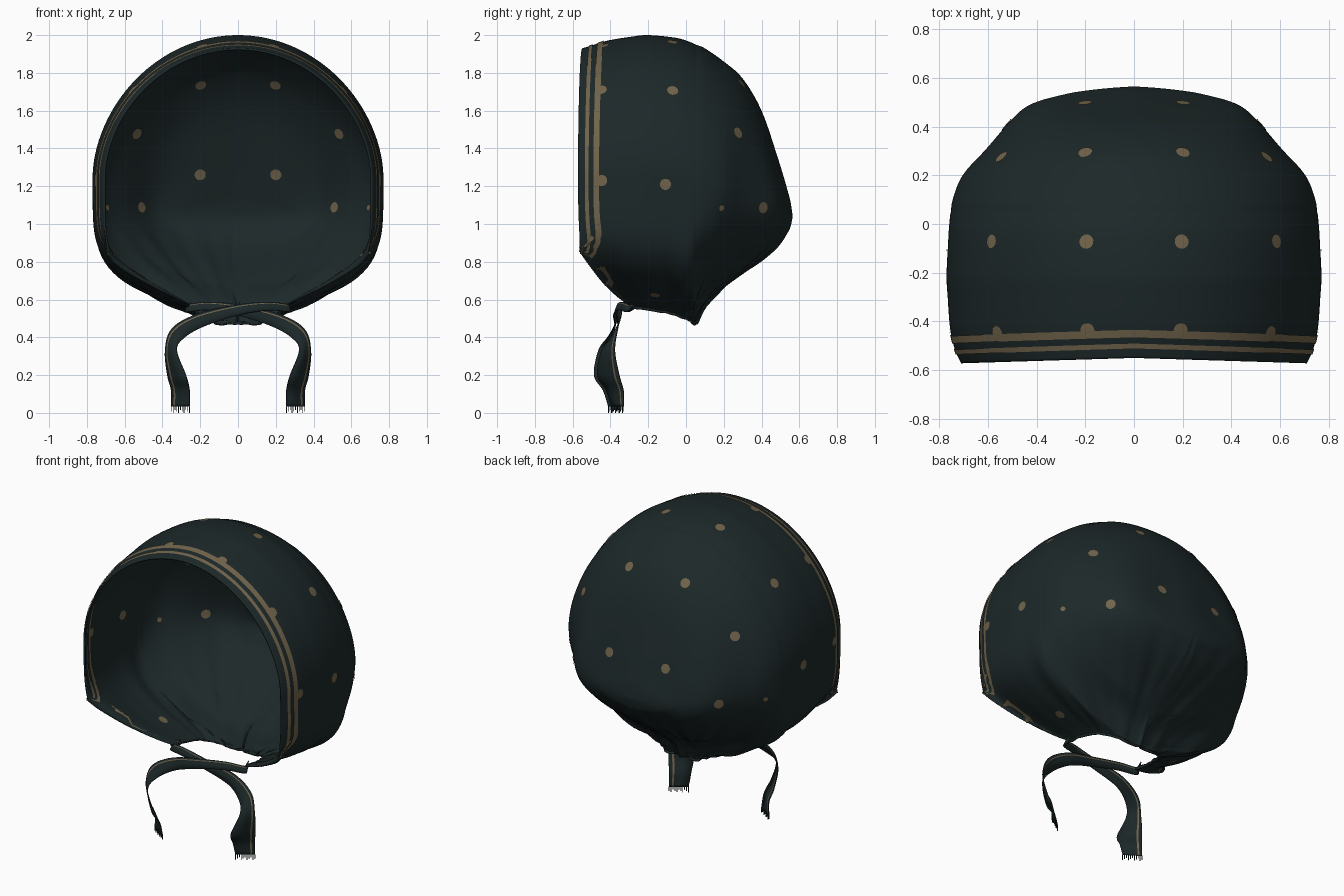
import bpy, bmesh, math
from mathutils import Vector
from mathutils.bvhtree import BVHTree

if "Cube" in bpy.data.objects:
    bpy.data.objects.remove(bpy.data.objects["Cube"], do_unlink=True)

CENTRE = Vector((0, -0.1, 1.2))
THICK = 0.01
ARCH = 64          # samples on each half of an arch


def make_material(name, colour):
    mat = bpy.data.materials.new(name)
    mat.use_nodes = True
    mat.diffuse_color = (*colour, 1)
    bsdf = mat.node_tree.nodes["Principled BSDF"]
    bsdf.inputs["Base Color"].default_value = (*colour, 1)
    bsdf.inputs["Roughness"].default_value = 0.9
    return mat


CLOTH = make_material("dark teal cloth", (0.012, 0.021, 0.022))
GOLD = make_material("dull gold print", (0.165, 0.126, 0.071))


def spline(rows, steps):
    """Catmull-Rom interpolation through rows of numbers."""
    rows = [Vector(r) for r in rows]
    out = []
    for i in range(len(rows) - 1):
        b, c = rows[i], rows[i + 1]
        a = rows[i - 1] if i else b * 2 - c
        d = rows[i + 2] if i + 2 < len(rows) else c * 2 - b
        for k in range(steps):
            t = k / steps
            out.append(b + (c - a) * (t / 2)
                       + (a * 2 - b * 5 + c * 4 - d) * (t * t / 2)
                       + (b * 3 - a - c * 3 + d) * (t ** 3 / 2))
    return out + [rows[-1]]


def clamp(v):
    return max(0.0, min(1.0, v))


def finish(name, bm, mats):
    mesh = bpy.data.meshes.new(name)
    bm.to_mesh(mesh)
    obj = bpy.data.objects.new(name, mesh)
    bpy.context.collection.objects.link(obj)
    for m in mats:
        mesh.materials.append(m)
    for p in mesh.polygons:
        p.use_smooth = True
    return obj


def grid_faces(bm, grid):
    """Skin rows of points; returns faces listed with their column."""
    vs = [[bm.verts.new(p) for p in row] for row in grid]
    faces = []
    for r0, r1 in zip(vs, vs[1:]):
        for j in range(len(r0) - 1):
            faces.append((j, bm.faces.new((r0[j], r0[j + 1], r1[j + 1], r1[j]))))
    return faces


# Hood: arches from front to back (depth, top, middle, half width, bottom, end x)
sections = spline([
    (-0.55, 1.93, 1.25, 0.71, 0.85, 0.695),
    (-0.5, 1.945, 1.25, 0.735, 0.78, 0.63),
    (-0.42, 1.97, 1.25, 0.755, 0.68, 0.47),
    (-0.3, 1.99, 1.25, 0.765, 0.57, 0.27),
    (-0.2, 2.0, 1.25, 0.77, 0.55, 0.26),
    (-0.05, 1.985, 1.24, 0.765, 0.52, 0.23),
    (0.03, 1.96, 1.22, 0.755, 0.485, 0.14),
    (0.05, 1.95, 1.22, 0.75, 0.475, 0),
    (0.1, 1.93, 1.21, 0.74, 0.57, 0),
    (0.2, 1.86, 1.19, 0.7, 0.66, 0),
    (0.3, 1.77, 1.16, 0.62, 0.74, 0),
    (0.4, 1.6, 1.12, 0.53, 0.81, 0),
    (0.48, 1.36, 1.09, 0.435, 0.88, 0),
    (0.53, 1.19, 1.06, 0.3, 0.95, 0),
    (0.55, 1.12, 1.05, 0.2, 0.985, 0),
    (0.565, 1.04, 1.04, 0, 1.04, 0)], 5)


def arch_point(section, t):
    y, top, mid, width, bottom, end = section
    end = min(max(end, 0), max(width, 0))
    a = abs(t) * math.pi
    if a <= math.pi / 2:
        x, z = width * math.sin(a), mid + (top - mid) * max(math.cos(a), 0) ** 1.1
    else:
        # straight cheeks that turn in sharply below, rounder towards the back
        s = math.sin(a - math.pi / 2)
        round_ = clamp(y / 0.2)
        x = end + (width - end) * (1 - min(s, 1) ** (5 - 2.8 * round_)) ** (1.4 - 0.85 * round_)
        z = mid + (bottom - mid) * s
    if abs(t) == 1:
        x = end
    x = math.copysign(x, t)
    y -= 0.022 * math.sin(a) * clamp((-0.3 - y) / 0.25)
    # gathers fanning out from the neck, and soft scallops round the back
    ang = math.atan2(x, y + 0.1)
    back = clamp((y + 0.3) / 0.3) * clamp(width / 0.35)
    low = clamp((1.05 - z) / 0.35) * back
    puff = back * clamp((1.6 - z) / 0.4)
    push = 0.006 * low * math.cos(26 * ang) + 0.005 * puff * math.cos(10 * ang)
    if end == 0 and abs(t) == 1:
        push = 0
    return Vector((x + push * math.sin(ang), y + push * math.cos(ang), z - push * low * 0.8))


grid = [[arch_point(s, j / ARCH) for j in range(-ARCH, ARCH + 1)] for s in sections]
bm = bmesh.new()
grid_faces(bm, grid)
bmesh.ops.remove_doubles(bm, verts=bm.verts, dist=0.0002)
bmesh.ops.recalc_face_normals(bm, faces=bm.faces)
if sum((f.calc_center_median() - CENTRE).dot(f.normal) for f in bm.faces) < 0:
    bmesh.ops.reverse_faces(bm, faces=bm.faces)
surface = BVHTree.FromBMesh(bm)
hood = finish("hood", bm, [CLOTH])
solid = hood.modifiers.new("cloth thickness", "SOLIDIFY")
solid.thickness = THICK
solid.offset = -1


def nearest(tree, p):
    return tree.find_nearest(p)[:2]


def edge_stripe(name, path, near, far, lift):
    """Printed band that follows a stretch of the rim."""
    strip = []
    for i, p in enumerate(path):
        tangent = path[min(i + 1, len(path) - 1)] - path[max(i - 1, 0)]
        n = nearest(surface, p)[1]
        inward = n.cross(tangent).normalized()
        if inward.dot(Vector((0, 1, 0.5))) < 0:
            inward = -inward
        row = []
        for d in (near, far):
            loc, n = nearest(surface, p + inward * d)
            row.append(loc + n * lift)
        strip.append(row)
    b = bmesh.new()
    grid_faces(b, strip)
    finish(name, b, [GOLD])


def dot(b, tree, spot, radius, lift):
    """Round printed spot laid on a surface."""
    loc, n = nearest(tree, Vector(spot))
    side = n.orthogonal().normalized()
    other = n.cross(side)
    hub = b.verts.new(loc + n * lift)
    ring = []
    for k in range(12):
        a = k * math.tau / 12
        q, m = nearest(tree, loc + (side * math.cos(a) + other * math.sin(a)) * radius)
        ring.append(b.verts.new(q + m * lift))
    for k in range(12):
        b.faces.new((hub, ring[k], ring[(k + 1) % 12]))


# Printed stripes and spots, on both the outside and the lining
spots = [(0.2, 0.48, 1.26), (0.2, 0.29, 1.74), (0.54, 0.27, 1.48), (0.5, 0.39, 1.09),
         (0.59, -0.07, 1.71), (0.2, -0.07, 1.98), (0.75, -0.11, 1.21),
         (0.42, -0.16, 0.65), (0.19, -0.435, 1.94), (0.55, -0.445, 1.7),
         (0.75, -0.445, 1.23)]
fold_spot = (0.72, 0.2, 1.08)
cheek_rows = [i for i, s in enumerate(sections) if -0.5 < s[0] < -0.33]
for side_name, lift in (("outer", 0.004), ("inner", -THICK - 0.004)):
    edge_stripe(side_name + "_edge_stripe", grid[0], 0.042, 0.063, lift)
    edge_stripe(side_name + "_second_stripe", grid[0], 0.09, 0.122, lift)
    b = bmesh.new()
    for sign in (-1, 1):
        end = -1 if sign > 0 else 0
        cheek = [grid[i][end] for i in cheek_rows]
        edge_stripe(side_name + "_cheek_stripe", cheek, 0.035, 0.06, lift)
        for x, y, z in spots:
            dot(b, surface, (sign * x, y, z), 0.03, lift)
        x, y, z = fold_spot
        dot(b, surface, (sign * x, y, z), 0.015, lift)
    finish(side_name + "_spots", b, [GOLD])

# Neck cord along the gathered lower edge
neck = [i for i, s in enumerate(sections) if -0.31 < s[0] < 0.051]
path = [grid[i][0] for i in neck] + [grid[i][-1] for i in reversed(neck)]
curve = bpy.data.curves.new("neck_cord", "CURVE")
curve.dimensions = "3D"
curve.bevel_depth = 0.008
curve.bevel_resolution = 2
poly = curve.splines.new("POLY")
poly.points.add(len(path) - 1)
for pt, p in zip(poly.points, path):
    pt.co = (*p, 1)
curve.materials.append(CLOTH)
bpy.context.collection.objects.link(bpy.data.objects.new("neck_cord", curve))

# Ties: centre line and half-width direction, crossing under the chin
tie = spline([
    (-0.25, -0.26, 0.57, 0, 0.02, 0.015),
    (-0.27, -0.3, 0.555, 0.005, 0.01, 0.02),
    (-0.16, -0.34, 0.565, 0, 0.012, 0.022),
    (0, -0.365, 0.545, 0, 0.01, 0.028),
    (0.2, -0.36, 0.49, 0.015, 0.01, 0.034),
    (0.32, -0.39, 0.42, 0.03, 0.02, 0.026),
    (0.355, -0.42, 0.33, 0.03, 0.035, 0),
    (0.325, -0.42, 0.2, 0.048, 0.058, 0),
    (0.305, -0.385, 0.12, 0.048, 0.045, 0),
    (0.305, -0.37, 0.035, 0.048, 0.032, 0)], 6)
for name, sign in (("left", 1), ("right", -1)):
    def place(row, f, shift=0.008 * sign):
        x, y, z, wx, wy, wz = row
        return Vector((sign * (x + f * wx), y + f * wy + shift, z + f * wz))

    b = bmesh.new()
    for col, face in grid_faces(b, [[place(r, f) for f in (-1, 0, 0.55, 0.72, 1)] for r in tie]):
        face.material_index = int(col == 2)
    tree = BVHTree.FromBMesh(b)
    ribbon = finish(name + "_tie", b, [CLOTH, GOLD])
    mod = ribbon.modifiers.new("ribbon thickness", "SOLIDIFY")
    mod.thickness = 0.006
    mod.offset = 0

    b = bmesh.new()
    for k in (24, 34, 46):
        for lift in (0.005, -0.005):
            dot(b, tree, place(tie[k], 0.1), 0.02, lift)
    finish(name + "_tie_spots", b, [GOLD])

    # Frayed threads at the cut end
    b = bmesh.new()
    for k in range(11):
        p = place(tie[-1], -1 + k / 5)
        length = 0.035 - 0.008 * (k % 3)
        made = bmesh.ops.create_cube(b, size=1)["verts"]
        for v in made:
            v.co = Vector((v.co.x * 0.004, v.co.y * 0.004, (v.co.z - 0.5) * length)) + p
    finish(name + "_tie_fringe", b, [CLOTH])
